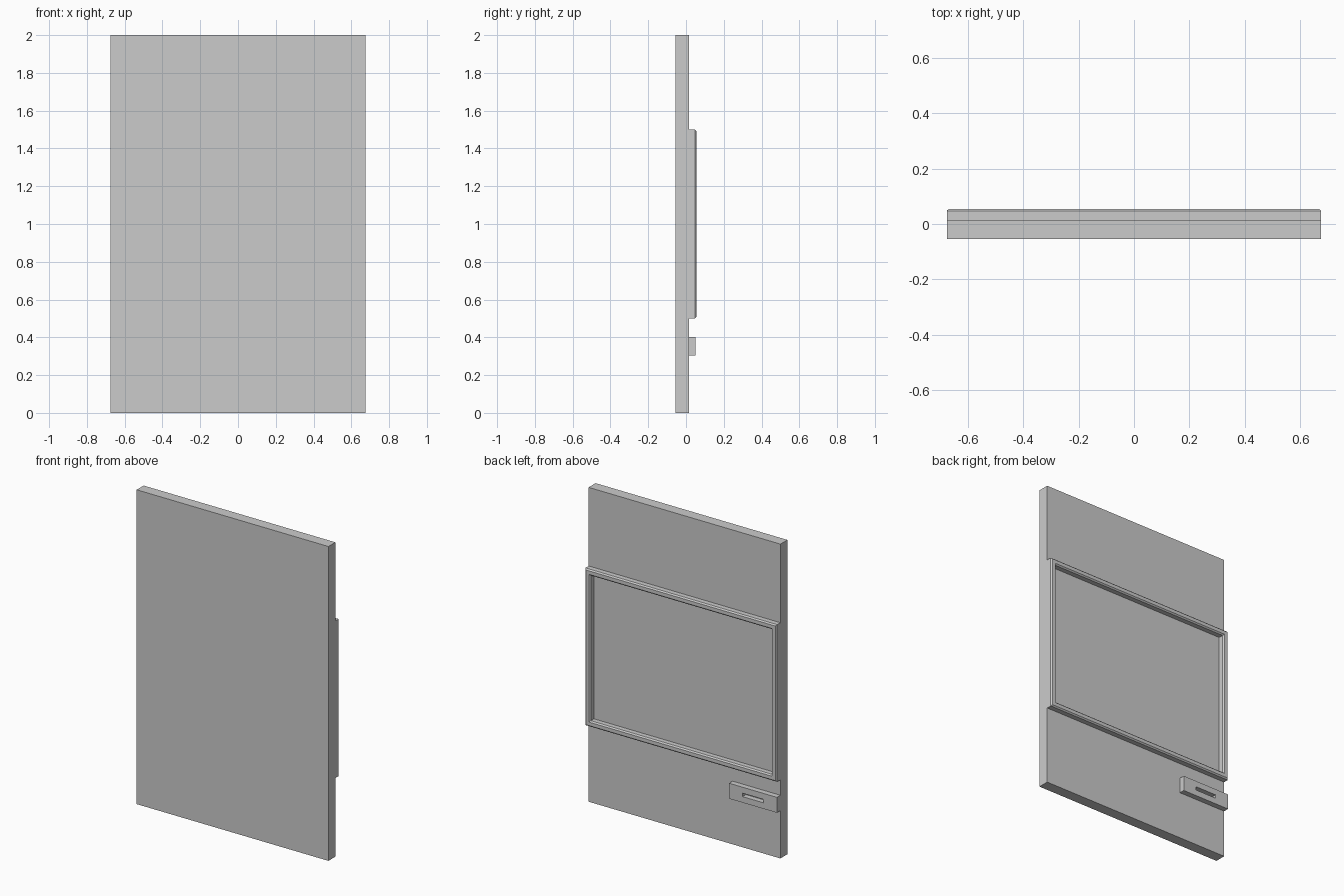
import bpy, bmesh

cube = bpy.data.objects.get("Cube")
if cube:
    bpy.data.objects.remove(cube, do_unlink=True)

# Single grey finish
GREY = (0.6, 0.6, 0.6, 1.0)
grey = bpy.data.materials.new("plain grey")
grey.use_nodes = True
grey.diffuse_color = GREY
grey.node_tree.nodes["Principled BSDF"].inputs["Base Color"].default_value = GREY

HALF_WIDTH = 0.675
FRONT, BACK = -0.055, 0.015   # panel faces
RIM = 0.055                   # outermost face of the frame


def rect(x0, x1, z0, z1, y, inset=0.0):
    """Corner points of an upright rectangle, shrunk by inset."""
    x0, x1, z0, z1 = x0 + inset, x1 - inset, z0 + inset, z1 - inset
    return [(x0, y, z0), (x1, y, z0), (x1, y, z1), (x0, y, z1)]


def loft(name, rings):
    """Join successive rectangles with quads and cap both ends."""
    bm = bmesh.new()
    loops = [[bm.verts.new(p) for p in ring] for ring in rings]
    for a, b in zip(loops, loops[1:]):
        for i in range(4):
            j = (i + 1) % 4
            bm.faces.new((a[i], a[j], b[j], b[i]))
    bm.faces.new(loops[0])
    bm.faces.new(loops[-1])
    bmesh.ops.recalc_face_normals(bm, faces=bm.faces)
    mesh = bpy.data.meshes.new(name)
    bm.to_mesh(mesh)
    bm.free()
    mesh.materials.append(grey)
    obj = bpy.data.objects.new(name, mesh)
    bpy.context.collection.objects.link(obj)
    return obj


# Main slab
slab = (-HALF_WIDTH, HALF_WIDTH, 0, 2)
loft("panel", [rect(*slab, FRONT), rect(*slab, BACK)])

# Raised rectangular frame with chamfered rims and a sunken centre
frame = (-HALF_WIDTH, HALF_WIDTH, 0.5, 1.5)
bevel, border = 0.008, 0.038
loft("frame", [
    rect(*frame, BACK - 0.005),
    rect(*frame, RIM - bevel),
    rect(*frame, RIM, bevel),
    rect(*frame, RIM, border - bevel),
    rect(*frame, RIM - bevel, border),
    rect(*frame, BACK + 0.001, border),
])

# Small block with a horizontal slot
block = (-HALF_WIDTH, -0.338, 0.304, 0.402)
slot = (-0.58, -0.433, 0.342, 0.364)
loft("slot_block", [
    rect(*block, BACK - 0.005),
    rect(*block, 0.05),
    rect(*slot, 0.05),
    rect(*slot, BACK + 0.001),
])
